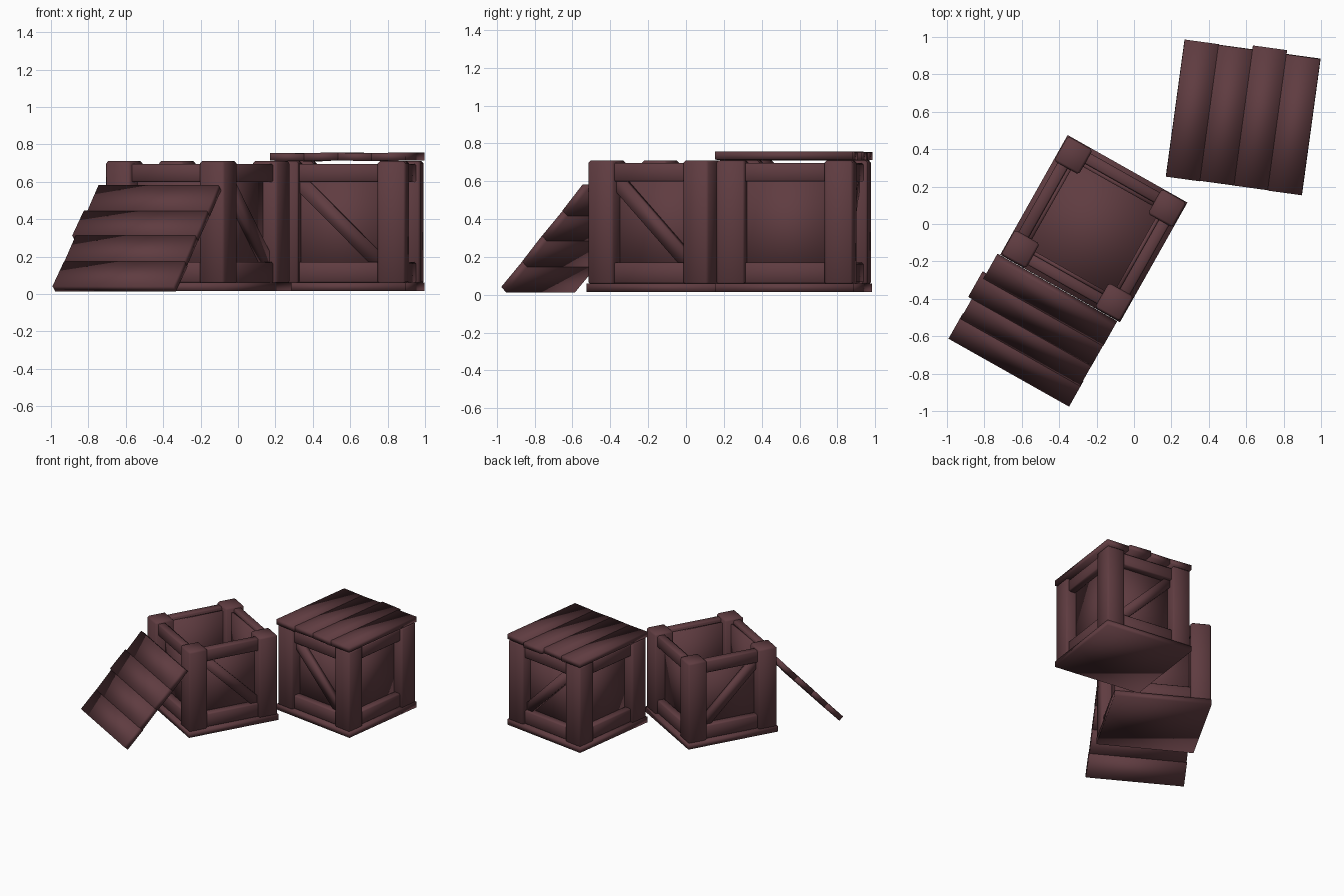
import bpy
import bmesh
from math import radians
from mathutils import Matrix, Vector

cube = bpy.data.objects.get("Cube")
if cube:
    bpy.data.objects.remove(cube, do_unlink=True)

wood = bpy.data.materials.new("dark_red_wood")
wood.use_nodes = True
colour = (0.115, 0.045, 0.052, 1)
wood.diffuse_color = colour
bsdf = wood.node_tree.nodes["Principled BSDF"]
bsdf.inputs["Base Color"].default_value = colour
bsdf.inputs["Roughness"].default_value = 0.8


def turn(degrees, axis):
    return Matrix.Rotation(radians(degrees), 4, axis)


def beam(name, size, centre, frame, spin=None, chamfer=0.0):
    """Softly shaded timber, placed in the frame of its crate or lid."""
    bm = bmesh.new()
    bmesh.ops.create_cube(bm, size=1)
    bmesh.ops.scale(bm, vec=Vector(size), verts=bm.verts)
    if chamfer:
        bmesh.ops.bevel(bm, geom=bm.edges[:], offset=chamfer, segments=1, affect='EDGES')
    place = frame @ Matrix.Translation(centre)
    bm.transform(place @ spin if spin else place)
    for face in bm.faces:
        face.smooth = True
    mesh = bpy.data.meshes.new(name)
    bm.to_mesh(mesh)
    bm.free()
    mesh.materials.append(wood)
    obj = bpy.data.objects.new(name, mesh)
    bpy.context.collection.objects.link(obj)
    return obj


def build_crate(label, frame):
    beam(label + "_base", (0.735, 0.735, 0.045), (0, 0, 0.038), frame)
    # Corner posts
    for x in (-1, 1):
        for y in (-1, 1):
            beam(label + "_post", (0.152, 0.152, 0.655), (x * 0.288, y * 0.288, 0.382),
                 frame, chamfer=0.012)
    # Four sides: panel with a rail above and below
    for quarter in range(4):
        side = frame @ turn(90 * quarter, 'Z')
        beam(label + "_panel", (0.56, 0.022, 0.62), (0, -0.271, 0.36), side)
        beam(label + "_top_rail", (0.46, 0.062, 0.098), (0, -0.311, 0.647), side, chamfer=0.008)
        beam(label + "_bottom_rail", (0.46, 0.062, 0.11), (0, -0.311, 0.115), side, chamfer=0.008)
    # Diagonal braces on two opposite sides
    for y in (-1, 1):
        beam(label + "_brace", (0.62, 0.04, 0.08), (0, y * 0.3, 0.385), frame, turn(45, 'Y'))


def build_lid(label, frame):
    # Four uneven planks: lower end, upper end, lift, tilt
    planks = ((-0.370, 0.370, 0.0, 1), (-0.367, 0.366, 0.002, -1),
              (-0.368, 0.388, 0.001, 1), (-0.370, 0.365, 0.002, -1))
    for i, (low, high, lift, tilt) in enumerate(planks):
        beam(label + "_plank", (0.184, high - low, 0.042),
             (0.183 * (i - 1.5), (low + high) / 2, lift), frame, turn(tilt, 'Y'))


# Closed crate with its lid on
closed = Matrix.Translation((0.584, 0.57, 0)) @ turn(-7.8, 'Z')
build_crate("closed_crate", closed)
build_lid("closed_lid", closed @ Matrix.Translation((0, 0, 0.732)))

# Open crate with its lid leaning on the front
build_crate("open_crate", Matrix.Translation((-0.215, -0.025, 0)) @ turn(60.6, 'Z'))
leaning = turn(-29.4, 'Z') @ turn(47.5, 'X') @ turn(90, 'Z')
build_lid("leaning_lid", Matrix.Translation((-0.54, -0.565, 0.296)) @ leaning)
